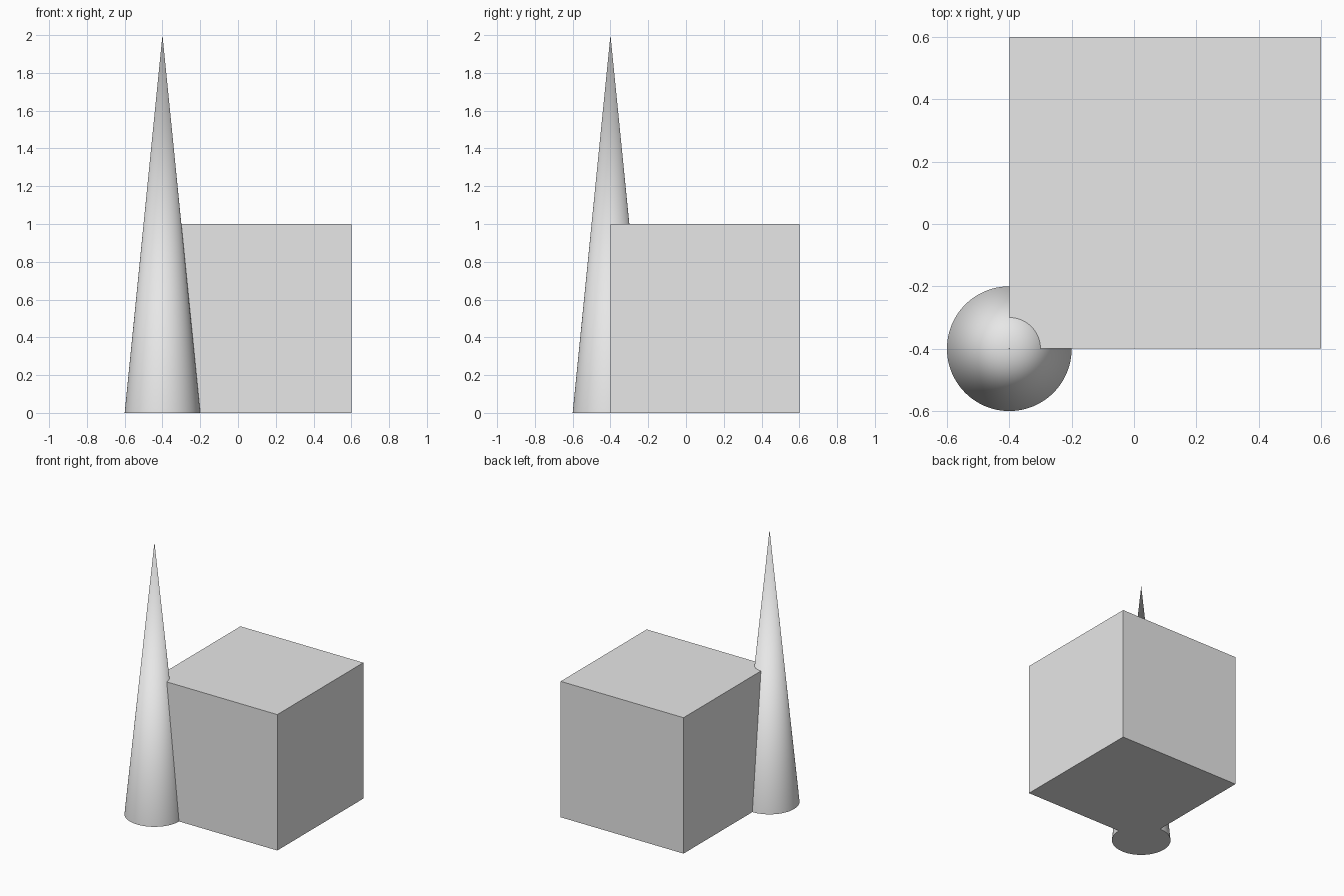
import bpy
import math

# Remove the default cube
default = bpy.data.objects.get("Cube")
if default:
    bpy.data.objects.remove(default, do_unlink=True)

# Single plain grey
GREY = (0.8, 0.8, 0.8, 1.0)
grey = bpy.data.materials.new("light grey")
grey.use_nodes = True
grey.diffuse_color = GREY
grey.node_tree.nodes["Principled BSDF"].inputs["Base Color"].default_value = GREY


def finish(name):
    obj = bpy.context.object
    obj.name = name
    obj.data.materials.append(grey)
    return obj


# Square block
bpy.ops.mesh.primitive_cube_add(size=1, location=(0.1, 0.1, 0.5))
finish("block")

# Tall spire centred on the block's front right corner
bpy.ops.mesh.primitive_cone_add(vertices=128, radius1=0.2, radius2=0, depth=2,
                                location=(-0.4, -0.4, 1))
finish("spire")
bpy.ops.object.shade_smooth_by_angle(angle=math.radians(30))
